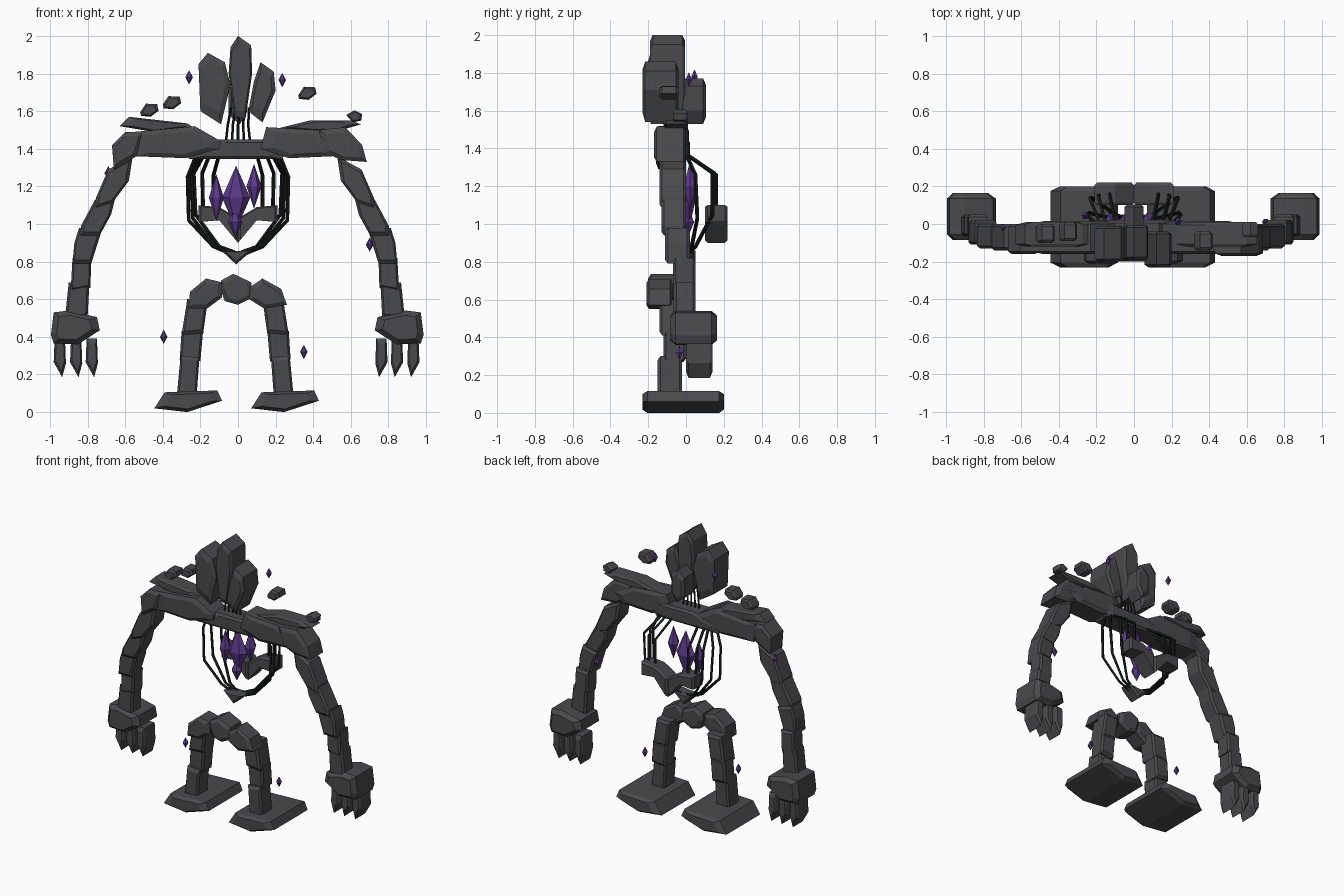
import bpy, bmesh, math
from mathutils import Vector

if "Cube" in bpy.data.objects:
    bpy.data.objects.remove(bpy.data.objects["Cube"])


def material(name, rgb):
    m = bpy.data.materials.new(name)
    m.diffuse_color = (*rgb, 1)
    m.use_nodes = True
    m.node_tree.nodes["Principled BSDF"].inputs["Base Color"].default_value = m.diffuse_color
    return m


ROCK = material("dark_rock", (0.068, 0.067, 0.072))
BLACK = material("black_sinew", (0.008, 0.009, 0.009))
PURPLE = material("purple_crystal", (0.105, 0.042, 0.25))


def finish(name, bm, mat):
    bmesh.ops.recalc_face_normals(bm, faces=bm.faces)
    me = bpy.data.meshes.new(name)
    bm.to_mesh(me)
    bm.free()
    me.materials.append(mat)
    ob = bpy.data.objects.new(name, me)
    bpy.context.collection.objects.link(ob)
    return ob


def rock(name, pts, y0, y1, inset=0.72, depth=0.014, dx=0, flip=False):
    """Chipped stone: an x-z outline extruded along y with chamfered ends."""
    pts = [((-x if flip else x) + dx, z) for x, z in pts]
    cx = sum(p[0] for p in pts) / len(pts)
    cz = sum(p[1] for p in pts) / len(pts)
    bm = bmesh.new()
    rings = []
    for y, s in ((y0, inset), (y0 + depth, 1), (y1 - depth, 1), (y1, inset)):
        rings.append([bm.verts.new((cx + (x - cx) * s, y, cz + (z - cz) * s)) for x, z in pts])
    n = len(pts)
    for a, b in zip(rings, rings[1:]):
        for i in range(n):
            j = (i + 1) % n
            bm.faces.new((a[i], a[j], b[j], b[i]))
    bm.faces.new(rings[0])
    bm.faces.new(rings[-1][::-1])
    return finish(name, bm, ROCK)


def crystal(name, x, y, z, r, h, ry=None):
    """Six-sided double pyramid."""
    bm = bmesh.new()
    ry = ry or r
    ring = [bm.verts.new((x + r * math.cos(i * math.pi / 3), y + ry * math.sin(i * math.pi / 3), z))
            for i in range(6)]
    top, low = bm.verts.new((x, y, z + h)), bm.verts.new((x, y, z - h))
    for i in range(6):
        a, b = ring[i], ring[(i + 1) % 6]
        bm.faces.new((a, b, top))
        bm.faces.new((b, a, low))
    return finish(name, bm, PURPLE)


def rod(name, path, r):
    """Thin four-sided bar following straight segments."""
    bm = bmesh.new()
    path = [Vector(p) for p in path]
    rings = []
    for i, p in enumerate(path):
        t = (path[min(i + 1, len(path) - 1)] - path[max(i - 1, 0)]).normalized()
        u = t.cross(Vector((0.3, 1, 0.1))).normalized()
        v = t.cross(u)
        rings.append([bm.verts.new(p + r * (u * math.cos(k * math.pi / 2) + v * math.sin(k * math.pi / 2)))
                      for k in range(4)])
    for a, b in zip(rings, rings[1:]):
        for k in range(4):
            j = (k + 1) % 4
            bm.faces.new((a[k], a[j], b[j], b[k]))
    bm.faces.new(rings[0])
    bm.faces.new(rings[-1])
    return finish(name, bm, BLACK)


# Head shards
rock("head_shard_left", [(-.21, 1.85), (-.16, 1.91), (-.07, 1.86), (-.04, 1.74), (-.09, 1.53), (-.2, 1.6)], -.2, -.01)
rock("head_shard_middle", [(0, 2), (.07, 1.95), (.075, 1.8), (.04, 1.56), (-.02, 1.57), (-.05, 1.8), (-.04, 1.94)],
     -.19, -.005, inset=.85)
rock("head_shard_right", [(.12, 1.86), (.19, 1.81), (.2, 1.71), (.13, 1.54), (.055, 1.6), (.085, 1.76)], -.23, -.04)
rock("head_shard_back", [(0, 1.77), (.05, 1.73), (.05, 1.6), (.01, 1.53), (-.05, 1.58), (-.05, 1.72)], -.03, .105)

# Neck strands
for i in range(5):
    t = i - 2
    rod("neck_strand", [(.012 + t * .024, -.07, 1.62), (.0 + t * .027, -.06, 1.53), (t * .033, -.06, 1.42)], .007)

# Shoulder girdle
rock("collar_beam", [(-.29, 1.39), (-.1, 1.45), (.26, 1.45), (.27, 1.39), (.23, 1.345), (-.26, 1.345)], -.13, .02)
rock("chest_slab_left", [(-.55, 1.49), (-.23, 1.52), (-.09, 1.44), (-.1, 1.4), (-.28, 1.35), (-.54, 1.36)], -.16, .015)
rock("chest_slab_right", [(.12, 1.4), (.15, 1.515), (.42, 1.5), (.57, 1.42), (.5, 1.36), (.27, 1.35)], -.16, .015)
rock("shoulder_left", [(-.67, 1.42), (-.6, 1.49), (-.5, 1.49), (-.54, 1.36), (-.66, 1.29)], -.16, .0)
rock("shoulder_right", [(.43, 1.5), (.57, 1.515), (.66, 1.42), (.685, 1.33), (.55, 1.34), (.46, 1.38)], -.17, .0)
rock("shoulder_blade_left", [(-.63, 1.52), (-.58, 1.57), (-.27, 1.535), (-.24, 1.515), (-.45, 1.49)], -.12, .01)
rock("shoulder_blade_right", [(.22, 1.51), (.38, 1.55), (.6, 1.55), (.655, 1.53), (.55, 1.5), (.38, 1.495)], -.12, .01)

# Loose floating stones
rock("shoulder_pebble", [(.575, 1.58), (.62, 1.605), (.66, 1.585), (.655, 1.55), (.61, 1.54)], -.07, .01)
STONE = [(-.05, -.015), (-.02, .03), (.04, .027), (.048, -.008), (.005, -.04), (-.045, -.035)]
for x, z, y0 in ((-.47, 1.61, -.1), (-.35, 1.65, -.09), (.37, 1.7, -.14)):
    rock("floating_stone", [(x + a, z + b) for a, b in STONE], y0, y0 + .1)

# Arms, hands and fingers
ARM = [
    ([(-.69, 1.29), (-.56, 1.36), (-.58, 1.23), (-.67, 1.11), (-.76, 1.08), (-.755, 1.14)], -.14, 0),
    ([(-.76, 1.13), (-.655, 1.13), (-.675, 1.05), (-.735, .94), (-.835, .94), (-.835, .99)], -.13, .0),
    ([(-.845, .98), (-.73, .95), (-.78, .79), (-.88, .79), (-.87, .9)], -.11, .02),
    ([(-.88, .82), (-.78, .81), (-.785, .66), (-.89, .64)], -.07, .05),
    ([(-.9, .69), (-.79, .69), (-.8, .5), (-.92, .5)], -.065, .05),
]
HAND = [(-.995, .41), (-.98, .53), (-.9, .54), (-.75, .505), (-.735, .435), (-.85, .36), (-.98, .365)]
FINGER = [(0, .39), (.055, .39), (.06, .26), (.04, .185), (-.005, .265)]
for side, flip in (("left", False), ("right", True)):
    for k, (pts, y0, y1) in enumerate(ARM):
        rock(f"arm_stone_{side}", pts, y0, y1, inset=.8, dx=-.033 if flip else 0, flip=flip)
    rock(f"hand_{side}", HAND, -.085, .165, depth=.03, dx=-.008 if flip else 0, flip=flip)
    for k, off in enumerate((-.975, -.888, -.805)):
        rock(f"finger_{side}", [(x + off, z) for x, z in FINGER], .0, .14,
             dx=-.015 if flip else 0, flip=flip)

# Pelvis
rock("pelvis_middle", [(-.095, .655), (-.09, .7), (-.025, .735), (.07, .69), (.08, .61), (0, .57), (-.07, .59)], -.2, -.05)
rock("hip_left", [(-.255, .64), (-.17, .71), (-.085, .69), (-.085, .61), (-.165, .55), (-.265, .55)], -.21, -.07)
rock("hip_right", [(.065, .665), (.13, .71), (.23, .655), (.26, .57), (.14, .55), (.06, .6)], -.21, -.07)

# Legs and feet
LEG = [
    ([(-.27, .6), (-.16, .6), (-.185, .42), (-.3, .41)], -.14, 0),
    ([(-.3, .43), (-.185, .44), (-.2, .27), (-.31, .28)], -.12, .0),
    ([(-.305, .3), (-.205, .29), (-.22, .09), (-.325, .09)], -.15, -.02),
]
FOOT = [(-.445, .02), (-.39, .105), (-.11, .115), (-.085, .06), (-.27, .0)]
for side, flip in (("left", False), ("right", True)):
    for pts, y0, y1 in LEG:
        rock(f"leg_stone_{side}", pts, y0, y1, inset=.8, dx=-.03 if flip else 0, flip=flip)
    rock(f"foot_{side}", FOOT, -.23, .2, depth=.025, dx=.515 if flip else 0)

# Rib cage
RIBS = [
    [(.22, -.03, 1.37), (.268, -.01, 1.25), (.262, -.01, 1.02), (.13, 0, .88), (.03, 0, .84)],
    [(.2, 0, 1.37), (.25, .05, 1.26), (.24, .06, 1.03), (.12, .03, .88), (.02, .02, .84)],
    [(.18, 0, 1.37), (.235, .14, 1.27), (.225, .14, 1.05), (.1, .05, .88), (.02, .02, .85)],
    [(.15, 0, 1.37), (.19, .15, 1.27), (.185, .155, 1.06)],
    [(.1, 0, 1.37), (.13, .16, 1.26), (.13, .16, 1.06)],
]
for s in (-1, 1):
    for path in RIBS:
        rod("rib", [(s * x, y, z) for x, y, z in path], .0105)
    rock("back_plate", [(0, .9), (0, 1.03), (.1, 1.09), (.21, 1.1), (.21, 1.01), (.1, 1.02)],
         .1, .22, inset=.88, flip=s < 0)
rock("cage_tip", [(-.09, .86), (0, .855), (.08, .865), (-.01, .785)], -.05, .05)

# Crystal heart
crystal("heart_crystal_large", -.01, .015, 1.14, .075, .17, .045)
crystal("heart_crystal_left", -.115, .02, 1.14, .04, .125)
crystal("heart_crystal_right", .085, .02, 1.2, .04, .12)
crystal("heart_crystal_low", -.015, .01, 1.01, .038, .08)

# Drifting crystal chips
for x, y, z in ((-.26, .045, 1.78), (.235, .015, 1.765), (-.69, -.02, 1.27),
                (.7, .01, .89), (-.395, -.03, .4), (.35, -.035, .32)):
    crystal("crystal_chip", x, y, z, .02, .038)
